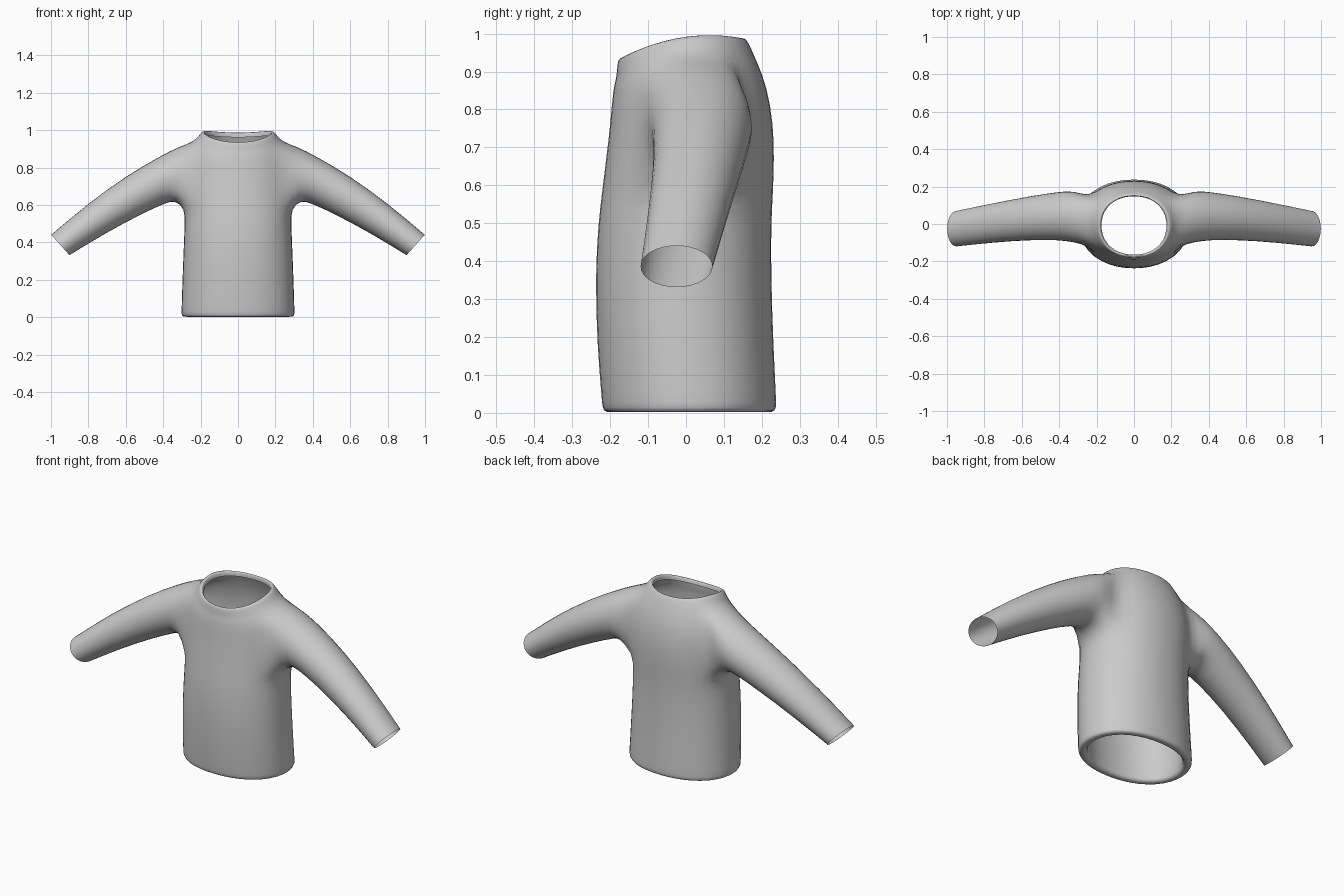
import bpy, bmesh, math

if "Cube" in bpy.data.objects:
    bpy.data.objects.remove(bpy.data.objects["Cube"])

COLS = 20      # columns round the torso
ARM = 2        # armhole reaches this many columns either side of the arm axis

bm = bmesh.new()


def neck_z(y):
    return 1.0 - 1.13 * (y - 0.06) ** 2


def torso_ring(rx, y0, y1, z=None, drop=0.0):
    """Rounded ring; follows the neckline curve when z is None."""
    ring = []
    for j in range(COLS):
        a = 2 * math.pi * j / COLS
        c, s = math.cos(a), math.sin(a)
        k = (abs(c) ** 2.2 + abs(s) ** 2.2) ** (-1 / 2.2)
        y = (y0 + y1) / 2 + (y1 - y0) / 2 * s * k
        ring.append(bm.verts.new((rx * c * k, y, neck_z(y) - drop if z is None else z)))
    return ring


def bridge(a, b, skip=()):
    n = len(a)
    for j in range(n):
        if j not in skip:
            bm.faces.new((a[j], a[(j + 1) % n], b[(j + 1) % n], b[j]))


# Torso: inner hem, hem edge, body, shoulders, collar (half width, front y, back y, z)
body = [(0.268, -0.205, 0.205, 0.50), (0.262, -0.195, 0.20, 0.25),
        (0.258, -0.178, 0.195, 0.02), (0.262, -0.182, 0.198, 0.003),
        (0.296, -0.215, 0.232, 0.0), (0.306, -0.223, 0.241, 0.012),
        (0.305, -0.225, 0.24, 0.04), (0.301, -0.237, 0.233, 0.18),
        (0.294, -0.242, 0.227, 0.36), (0.288, -0.234, 0.227, 0.50),
        (0.287, -0.224, 0.232, 0.58), (0.288, -0.213, 0.235, 0.67),
        (0.288, -0.202, 0.233, 0.76), (0.272, -0.194, 0.216, 0.86)]
rings = [torso_ring(*r) for r in body]
rings += [torso_ring(0.238, -0.187, 0.190, drop=0.058),
          torso_ring(0.210, -0.183, 0.172, drop=0.022),
          torso_ring(0.194, -0.181, 0.160, drop=0.002),
          torso_ring(0.180, -0.170, 0.150, drop=0.003),
          torso_ring(0.176, -0.166, 0.150, drop=0.03)]
LOW, HIGH = 10, 14      # rings bounding the armholes
half = COLS // 2
holes = {j % COLS for j in range(-ARM, ARM)} | set(range(half - ARM, half + ARM))
for i in range(len(rings) - 1):
    bridge(rings[i], rings[i + 1], holes if LOW <= i < HIGH else ())

# Sleeves: top (x, z), bottom (x, z), front y, back y
sleeve = [((0.31, 0.918), (0.335, 0.622), -0.10, 0.182),
          ((0.42, 0.862), (0.39, 0.607), -0.088, 0.175),
          ((0.60, 0.757), (0.53, 0.542), -0.088, 0.150),
          ((0.80, 0.612), (0.72, 0.440), -0.102, 0.112),
          ((1.00, 0.442), (0.90, 0.330), -0.122, 0.072)]
path = [(HIGH, j) for j in range(0, ARM + 1)]
path += [(r, ARM) for r in range(HIGH - 1, LOW - 1, -1)]
path += [(LOW, j) for j in range(ARM - 1, -ARM - 1, -1)]
path += [(r, -ARM) for r in range(LOW + 1, HIGH + 1)]
path += [(HIGH, j) for j in range(-ARM + 1, 0)]
for side in (1, -1):
    prev = [rings[r][(j if side > 0 else half - j) % COLS] for r, j in path]
    n = len(prev)
    for (tx, tz), (bx, bz), y0, y1 in sleeve:
        ring = []
        for i in range(n):
            a = 2 * math.pi * i / n
            c, s = math.cos(a) / 2, math.sin(a) / 2
            ring.append(bm.verts.new((side * ((tx + bx) / 2 + c * (tx - bx)),
                                      (y0 + y1) / 2 + s * (y1 - y0),
                                      (tz + bz) / 2 + c * (tz - bz))))
        bridge(prev, ring)
        prev = ring

bmesh.ops.recalc_face_normals(bm, faces=bm.faces)
# Face outward even though the garment is open
bm.faces.ensure_lookup_table()
probe = min(bm.faces, key=lambda f: (f.calc_center_median().y, f.index))
if probe.normal.y > 0:
    bmesh.ops.reverse_faces(bm, faces=bm.faces)
for f in bm.faces:
    f.smooth = True

mesh = bpy.data.meshes.new("sweater")
bm.to_mesh(mesh)
bm.free()
sweater = bpy.data.objects.new("sweater", mesh)
bpy.context.collection.objects.link(sweater)

# Soft knit surface
sub = sweater.modifiers.new("soften", 'SUBSURF')
sub.levels = sub.render_levels = 1

grey = bpy.data.materials.new("light grey cloth")
grey.diffuse_color = (0.6, 0.6, 0.6, 1)
grey.use_nodes = True
grey.node_tree.nodes["Principled BSDF"].inputs["Base Color"].default_value = grey.diffuse_color
mesh.materials.append(grey)
